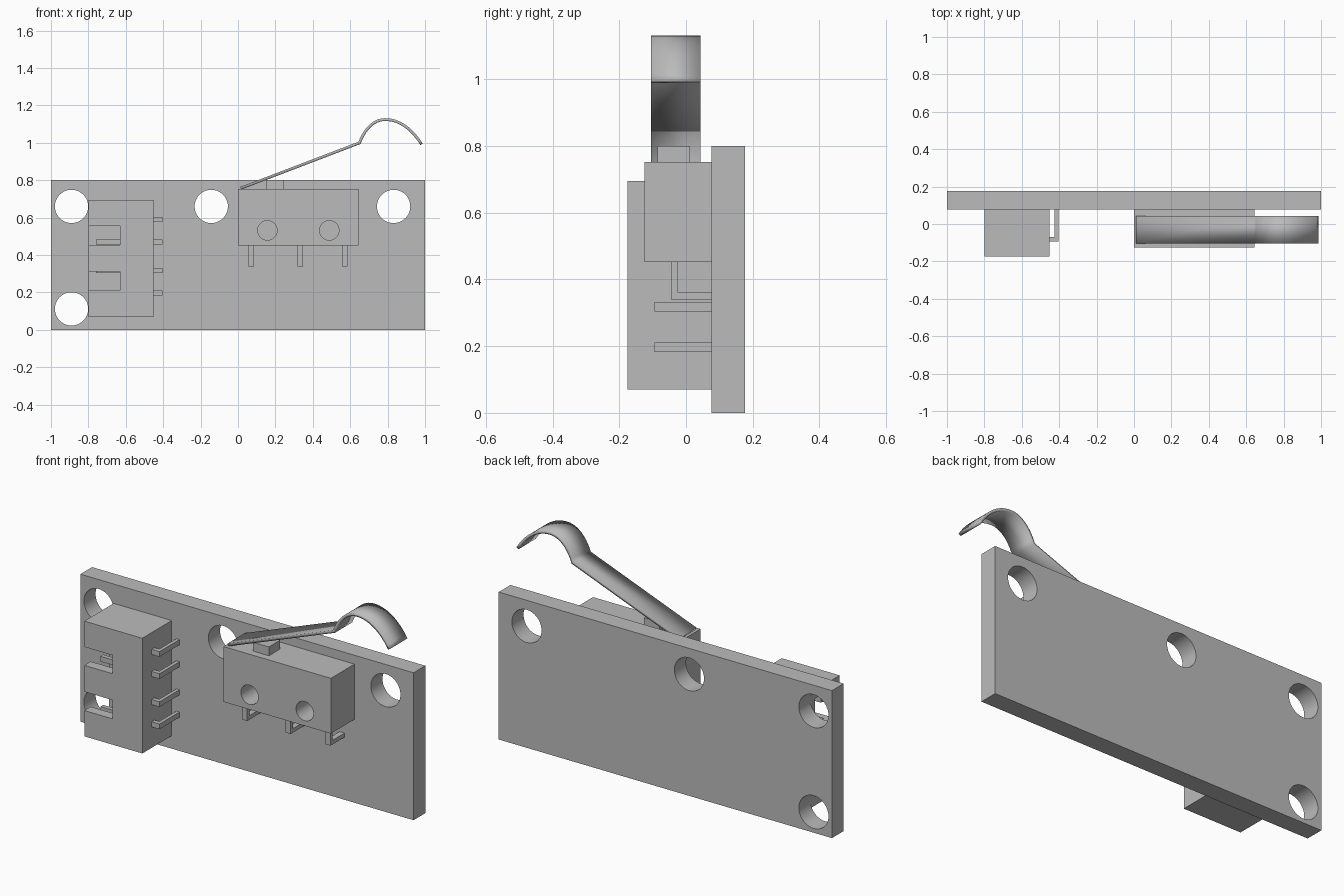
import bpy, bmesh, math
from mathutils import Vector, Matrix
from mathutils.geometry import interpolate_bezier

if "Cube" in bpy.data.objects:
    bpy.data.objects.remove(bpy.data.objects["Cube"], do_unlink=True)

grey = bpy.data.materials.new("plain_grey")
grey.use_nodes = True
grey.diffuse_color = (0.5, 0.5, 0.5, 1)
grey.node_tree.nodes["Principled BSDF"].inputs["Base Color"].default_value = (0.5, 0.5, 0.5, 1)


def finish(name, bm):
    mesh = bpy.data.meshes.new(name)
    bmesh.ops.recalc_face_normals(bm, faces=bm.faces)
    bm.to_mesh(mesh)
    bm.free()
    mesh.materials.append(grey)
    obj = bpy.data.objects.new(name, mesh)
    bpy.context.collection.objects.link(obj)
    return obj


def add_box(bm, x, y, z):
    spans = (x, y, z)
    centre = Vector([(a + b) / 2 for a, b in spans])
    size = [b - a for a, b in spans]
    bmesh.ops.create_cube(bm, size=1, matrix=Matrix.Translation(centre) @ Matrix.Diagonal((*size, 1)))


def box(name, *spans):
    bm = bmesh.new()
    add_box(bm, *spans)
    return finish(name, bm)


def round_cutter(x, z, radius):
    bm = bmesh.new()
    bmesh.ops.create_cone(bm, cap_ends=True, segments=48, radius1=radius, radius2=radius, depth=1,
                          matrix=Matrix.Translation((x, 0, z)) @ Matrix.Rotation(math.pi / 2, 4, "X"))
    return finish("cutter", bm)


def smooth(obj):
    bpy.ops.object.select_all(action="DESELECT")
    obj.select_set(True)
    bpy.context.view_layer.objects.active = obj
    bpy.ops.object.shade_smooth_by_angle(angle=math.radians(30))


def cut(obj, cutters):
    for cutter in cutters:
        mod = obj.modifiers.new("cut", "BOOLEAN")
        mod.operation, mod.solver, mod.object = "DIFFERENCE", "EXACT", cutter
    graph = bpy.context.evaluated_depsgraph_get()
    mesh = bpy.data.meshes.new_from_object(obj.evaluated_get(graph))
    obj.modifiers.clear()
    obj.data = mesh
    for cutter in cutters:
        bpy.data.objects.remove(cutter, do_unlink=True)
    smooth(obj)


BOARD = 0.077   # front surface of the board

# Mounting board with four holes
board = box("board", (-1, 1), (BOARD, 0.177), (0, 0.8))
cut(board, [round_cutter(x, z, 0.089) for x, z in
            ((-0.89, 0.66), (-0.143, 0.66), (0.832, 0.66), (-0.89, 0.112))])

# Connector shell, open on its outer end, with two notches in the front wall
shell = box("connector_shell", (-0.8, -0.452), (-0.175, BOARD), (0.07, 0.695))
cut(shell, [box("cutter", (-0.9, -0.55), (-0.12, 0.037), (0.115, 0.65))]
    + [box("cutter", (-0.9, -0.632), (-0.3, -0.1), z) for z in ((0.455, 0.555), (0.21, 0.312))])

# Connector pins, bent back to the board
for i, z in enumerate((0.197, 0.318, 0.47, 0.59)):
    bm = bmesh.new()
    height = (z - 0.014, z + 0.014)
    add_box(bm, (-0.76, -0.405), (-0.094, -0.07), height)
    add_box(bm, (-0.424, -0.405), (-0.07, BOARD), height)
    finish(f"connector_pin_{i + 1}", bm)

# Switch body with two through holes
body = box("switch_body", (0, 0.645), (-0.125, BOARD), (0.452, 0.752))
cut(body, [round_cutter(x, 0.532, 0.052) for x in (0.157, 0.488)])

# Plunger under the lever
box("switch_plunger", (0.15, 0.245), (-0.085, 0.012), (0.75, 0.8))

# Switch terminals, bent back to the board
for i, x in enumerate((0.071, 0.333, 0.571)):
    bm = bmesh.new()
    width = (x - 0.015, x + 0.015)
    add_box(bm, width, (-0.045, -0.026), (0.34, 0.455))
    add_box(bm, width, (-0.026, BOARD), (0.34, 0.362))
    finish(f"switch_terminal_{i + 1}", bm)

# Sprung lever: straight arm with a curved tip
start, peak, end = Vector((0.65, 0, 1.0)), Vector((0.785, 0, 1.124)), Vector((0.981, 0, 0.992))
tip = interpolate_bezier(start, Vector((0.68, 0, 1.08)), Vector((0.73, 0, 1.124)), peak, 12)
tip += interpolate_bezier(peak, Vector((0.86, 0, 1.126)), Vector((0.93, 0, 1.075)), end, 14)[1:]
path = [Vector((0.014, 0, 0.757))] + list(tip)
bm = bmesh.new()
rows = [[bm.verts.new((p.x, y, p.z)) for y in (-0.105, 0.043)] for p in path]
for a, b in zip(rows, rows[1:]):
    bm.faces.new((a[0], a[1], b[1], b[0]))
lever = finish("switch_lever", bm)
solid = lever.modifiers.new("thickness", "SOLIDIFY")
solid.thickness, solid.offset, solid.use_even_offset = 0.015, 0, True
smooth(lever)
